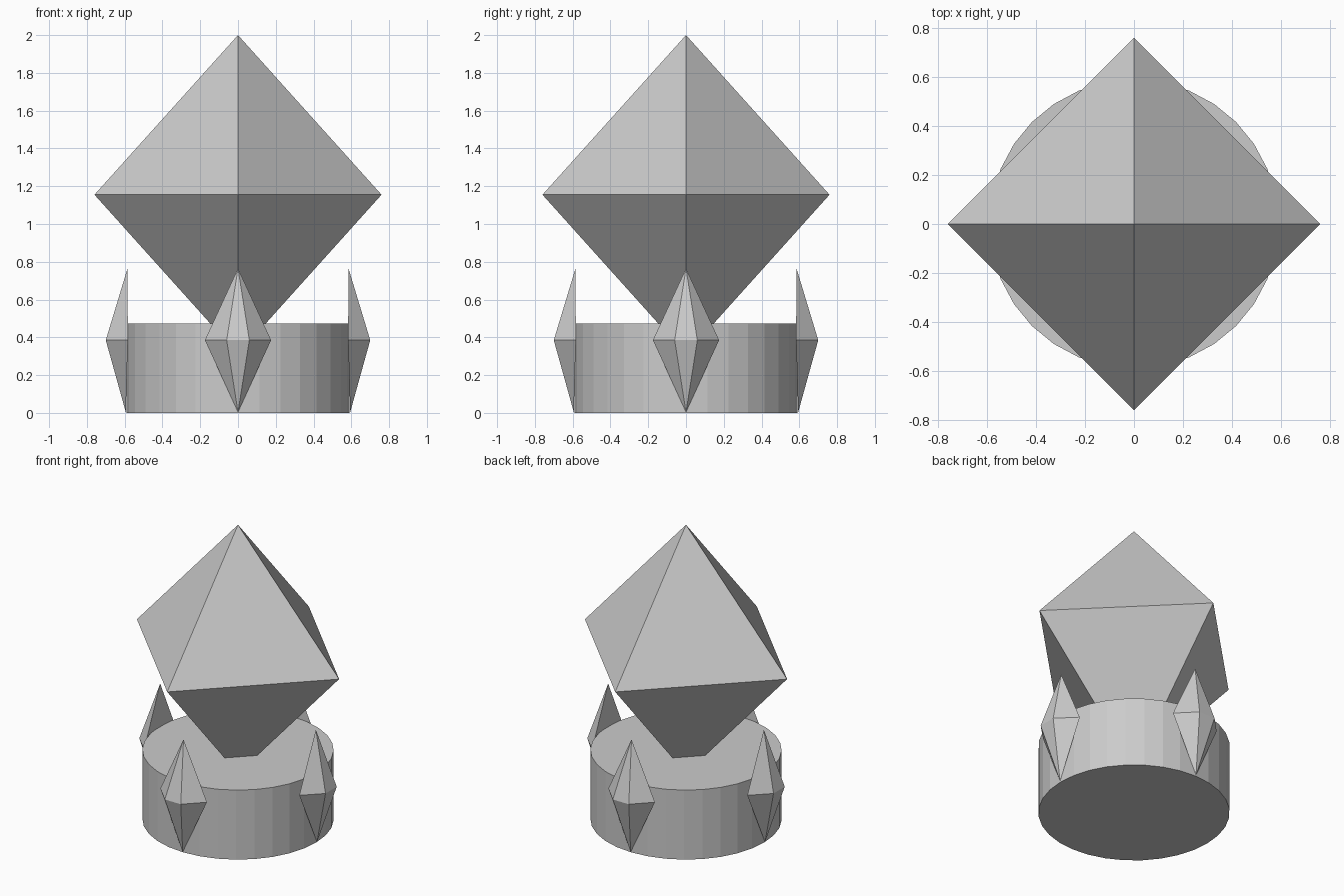
import bpy
import bmesh
from math import radians
from mathutils import Matrix

if "Cube" in bpy.data.objects:
    bpy.data.objects.remove(bpy.data.objects["Cube"])


def make_object(name, bm):
    bmesh.ops.recalc_face_normals(bm, faces=bm.faces)
    mesh = bpy.data.meshes.new(name)
    bm.to_mesh(mesh)
    bm.free()
    obj = bpy.data.objects.new(name, mesh)
    bpy.context.collection.objects.link(obj)
    return obj


def bipyramid(name, ring, top, bottom):
    """Joins a ring of points to a top and a bottom tip."""
    bm = bmesh.new()
    t, b = bm.verts.new(top), bm.verts.new(bottom)
    vs = [bm.verts.new(p) for p in ring]
    for i, v in enumerate(vs):
        w = vs[(i + 1) % len(vs)]
        bm.faces.new((v, w, t))
        bm.faces.new((w, v, b))
    return make_object(name, bm)


# round base, 32 flat sides
bm = bmesh.new()
bmesh.ops.create_cone(bm, cap_ends=True, segments=32, radius1=0.589, radius2=0.589,
                      depth=0.472, matrix=Matrix.Translation((0, 0, 0.236))
                      @ Matrix.Rotation(radians(11.25), 4, 'Z'))
make_object("base", bm)

# large octahedral crystal, lower tip sunk in the base
R, MID = 0.76, 1.155
bipyramid("crystal", [(R, 0, MID), (0, R, MID), (-R, 0, MID), (0, -R, MID)],
          (0, 0, 2), (0, 0, 0.31))

# four flat-backed shards around the base
for i, side in enumerate(("right", "back", "left", "front")):
    z = 0.385
    shard = bipyramid("shard_" + side,
                      [(0.583, -0.175, z), (0.70, -0.06, z), (0.70, 0.06, z), (0.583, 0.175, z)],
                      (0.585, 0, 0.765), (0.594, 0, 0.004))
    shard.data.transform(Matrix.Rotation(radians(90 * i), 4, 'Z'))
